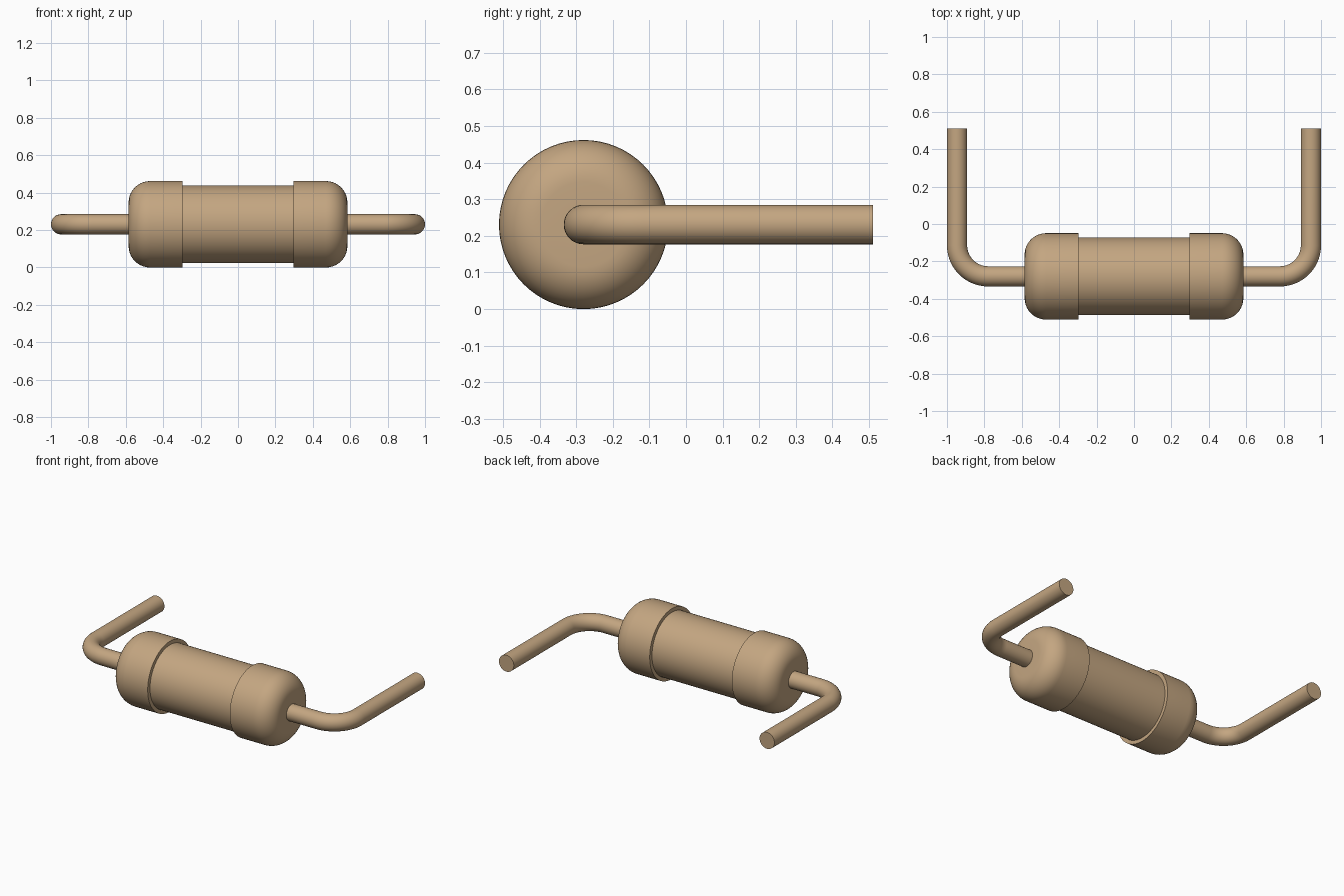
import bpy, bmesh
from math import sin, cos, pi, radians
from mathutils import Vector

if "Cube" in bpy.data.objects:
    bpy.data.objects.remove(bpy.data.objects["Cube"])

AXIS_Y, AXIS_Z = -0.28, 0.231
BODY_R, CAP_R, LEAD_R = 0.207, 0.231, 0.054
CAP_IN, CAP_OUT, FILLET = 0.298, 0.585, 0.115
LEAD_X, LEAD_END, BEND = 0.946, 0.511, 0.166

tan = bpy.data.materials.new("tan")
tan.diffuse_color = (0.55, 0.38, 0.22, 1)
tan.use_nodes = True
tan.node_tree.nodes["Principled BSDF"].inputs["Base Color"].default_value = tan.diffuse_color


def sweep(name, stations, sides, mirror=False, cap_end=False):
    """Skin circular rings; each station is (x, y, heading in xy, radius)."""
    bm = bmesh.new()
    rings = []
    for x, y, a, r in stations:
        side = Vector((-sin(a), cos(a), 0))
        centre = Vector((x, y, AXIS_Z))
        rings.append([bm.verts.new(centre + side * r * cos(t) + Vector((0, 0, r * sin(t))))
                      for t in (2 * pi * i / sides for i in range(sides))])
    for p, q in zip(rings, rings[1:]):
        for i in range(sides):
            j = (i + 1) % sides
            bm.faces.new((p[i], p[j], q[j], q[i]))
    if cap_end:
        bm.faces.new(rings[-1])
    bm.normal_update()
    mesh = bpy.data.meshes.new(name)
    bm.to_mesh(mesh)
    bm.free()
    mesh.materials.append(tan)
    ob = bpy.data.objects.new(name, mesh)
    bpy.context.collection.objects.link(ob)
    if mirror:
        ob.modifiers.new("Mirror", 'MIRROR').use_mirror_merge = False
    bpy.ops.object.select_all(action='DESELECT')
    ob.select_set(True)
    bpy.context.view_layer.objects.active = ob
    bpy.ops.object.shade_smooth_by_angle(angle=radians(35))
    return ob


# Straight middle of the body
sweep("resistor_body", [(-CAP_IN, AXIS_Y, 0, BODY_R), (CAP_IN, AXIS_Y, 0, BODY_R)], 64)

# Rounded end caps, with a small step up from the body
profile = [(CAP_IN, BODY_R), (CAP_IN, CAP_R)]
for i in range(11):
    t = pi / 2 * i / 10
    profile.append((CAP_OUT - FILLET + FILLET * sin(t), CAP_R - FILLET + FILLET * cos(t)))
profile.append((CAP_OUT, LEAD_R - 0.004))
sweep("end_caps", [(x, AXIS_Y, 0, r) for x, r in profile], 64, mirror=True)

# Wire leads: out along x, round the bend, then straight back along y
path = [(CAP_OUT - 0.01, AXIS_Y, 0, LEAD_R)]
for i in range(15):
    a = pi / 2 * i / 14
    path.append((LEAD_X - BEND + BEND * sin(a), AXIS_Y + BEND - BEND * cos(a), a, LEAD_R))
path.append((LEAD_X, LEAD_END, pi / 2, LEAD_R))
sweep("wire_leads", path, 32, mirror=True, cap_end=True)
